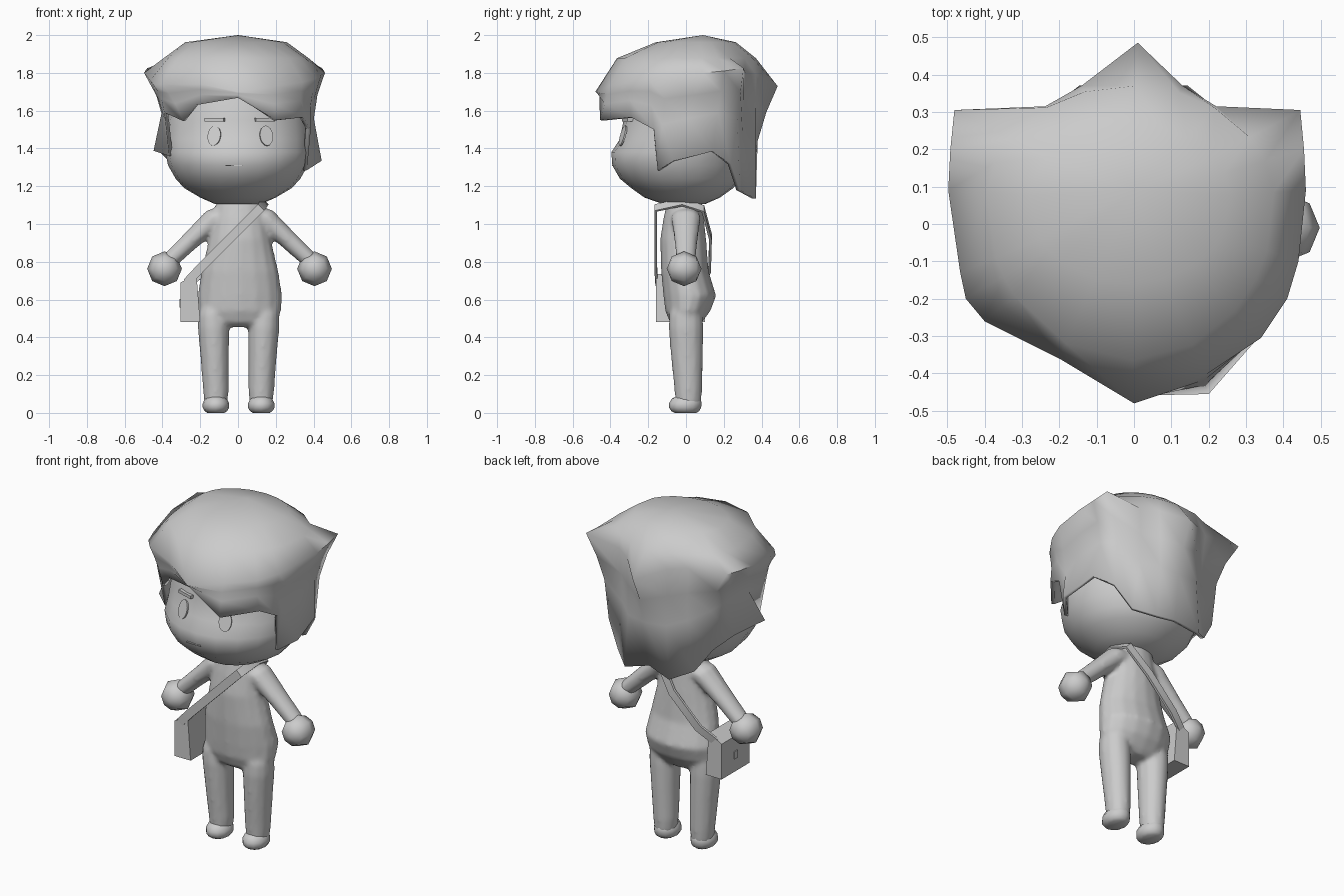
import bpy, bmesh, math
from mathutils import Vector, Matrix

if "Cube" in bpy.data.objects:
    bpy.data.objects.remove(bpy.data.objects["Cube"])

grey = bpy.data.materials.new("plain_grey")
grey.diffuse_color = (0.6, 0.6, 0.6, 1)
grey.use_nodes = True
grey.node_tree.nodes["Principled BSDF"].inputs["Base Color"].default_value = grey.diffuse_color


def finish(name, bm, angle=40):
    """Turn a bmesh into a named, smooth-shaded object."""
    bmesh.ops.recalc_face_normals(bm, faces=bm.faces)
    me = bpy.data.meshes.new(name)
    bm.to_mesh(me)
    bm.free()
    me.materials.append(grey)
    ob = bpy.data.objects.new(name, me)
    bpy.context.collection.objects.link(ob)
    bpy.ops.object.select_all(action='DESELECT')
    ob.select_set(True)
    bpy.context.view_layer.objects.active = ob
    bpy.ops.object.shade_smooth_by_angle(angle=math.radians(angle))
    return ob


def skin(bm, rings, caps=True):
    """Bridge closed rings of points with quads."""
    rows = [[bm.verts.new(p) for p in r] for r in rings]
    n = len(rows[0])
    for a, b in zip(rows, rows[1:]):
        for i in range(n):
            j = (i + 1) % n
            bm.faces.new((a[i], a[j], b[j], b[i]))
    if caps:
        bm.faces.new(rows[0])
        bm.faces.new(rows[-1])
    return rows


def loft(bm, rings, cx=0.0, n=12):
    """Stack ellipses given as (z, half width, front y, back y[, x offset])."""
    pts = []
    for z, rx, yf, yb, *off in rings:
        x0 = cx + (off[0] if off else 0)
        pts.append([(x0 + rx * math.sin(t), (yf + yb) / 2 - (yb - yf) / 2 * math.cos(t), z)
                    for t in (2 * math.pi * i / n for i in range(n))])
    skin(bm, pts)


# Head with a slightly protruding lower face
bm = bmesh.new()
loft(bm, [(1.105, .12, -.12, .10), (1.14, .20, -.22, .18), (1.19, .285, -.29, .25),
          (1.24, .33, -.35, .29), (1.31, .37, -.39, .31), (1.38, .385, -.395, .325),
          (1.45, .385, -.35, .33), (1.55, .375, -.33, .33), (1.70, .34, -.30, .30),
          (1.82, .25, -.24, .22), (1.90, .12, -.10, .12)], n=20)
finish("head", bm, 60)

# Torso, the legs and arms are fused to it below
CX = 0.01
body = bmesh.new()
loft(body, [(.455, .12, -.055, .06), (.48, .195, -.085, .085), (.54, .219, -.11, .13),
            (.62, .225, -.12, .16), (.75, .205, -.132, .12), (.92, .164, -.137, .107),
            (1.03, .145, -.12, .095), (1.12, .125, -.10, .085)], CX, 16)

for side, s in (("left", -1), ("right", 1)):
    # Leg
    x = CX * .3 + s * .12
    loft(body, [(.04, .06, -.055, .08), (.12, .069, -.062, .086), (.30, .076, -.081, .091, s * .007),
                (.45, .084, -.093, .093, s * .013), (.52, .08, -.09, .09, s * .016),
                (.62, .05, -.06, .06, s * .01)], x)

    # Arm tapering to the wrist
    rings = []
    for ax, az, r, ry in ((.04, 1.055, .055, .07), (.13, 1.03, .063, .08),
                          (.25, .922, .051, .064), (.38, .80, .045, .052)):
        rings.append([(CX + s * (ax + .7 * r * math.cos(t)), ry * math.sin(t), az + .72 * r * math.cos(t))
                      for t in (math.tau * i / 10 for i in range(10))])
    skin(body, rings)

    # Rounded foot
    bm = bmesh.new()
    loft(bm, [(0, .045, -.06, .055), (.01, .06, -.078, .07), (.028, .07, -.09, .08), (.05, .07, -.09, .083),
              (.075, .058, -.075, .078), (.088, .04, -.05, .06)], x)
    finish(side + "_foot", bm, 80)

    # Ball hand
    bm = bmesh.new()
    pose = Matrix.Translation((CX * .8 + s * .397, -.01, .763)) @ Matrix.Rotation(math.pi / 2, 4, 'X')
    bmesh.ops.create_uvsphere(bm, u_segments=8, v_segments=4, radius=.092, matrix=pose)
    finish(side + "_hand", bm, 60)

    # Eye plate laid on the face
    bm = bmesh.new()
    pose = (Matrix.Translation((.012 + s * .138, -.334, 1.467)) @ Matrix.Rotation(s * .32, 4, 'Z')
            @ Matrix.Rotation(math.pi / 2 - .28, 4, 'X') @ Matrix.Diagonal((.036, .055, .009, 1)))
    bmesh.ops.create_cone(bm, cap_ends=True, segments=16, radius1=1, radius2=1, depth=1, matrix=pose)
    finish(side + "_eye", bm)

    # Eyebrow
    bm = bmesh.new()
    pose = (Matrix.Translation((.01 + s * .13, -.305, 1.552)) @ Matrix.Rotation(s * .3, 4, 'Z')
            @ Matrix.Diagonal((.105, .04, .018, 1)))
    bmesh.ops.create_cube(bm, size=1, matrix=pose)
    finish(side + "_eyebrow", bm)

# Fuse torso, legs and arms into one soft skin
body = finish("body", body, 180)
fuse = body.modifiers.new("fuse", 'REMESH')
fuse.mode = 'VOXEL'
fuse.voxel_size = .012
fuse.use_smooth_shade = True
soften = body.modifiers.new("soften", 'SMOOTH')
soften.factor = .5
soften.iterations = 8

# Mouth line
bm = bmesh.new()
bmesh.ops.create_cube(bm, size=1, matrix=Matrix.Translation((-.02, -.388, 1.31))
                      @ Matrix.Diagonal((.09, .009, .006, 1)))
finish("mouth", bm)

# Hair locks: widest point and hem point of each column, from front to back
right = [((.19, -.405, 1.73), (.20, -.455, 1.55)), ((.34, -.305, 1.75), (.345, -.29, 1.565)),
         ((.41, -.20, 1.77), (.385, -.17, 1.50)), ((.44, -.10, 1.79), (.365, -.15, 1.285)),
         ((.46, .09, 1.80), (.443, -.07, 1.335)), ((.455, .20, 1.81), (.41, .14, 1.385)),
         ((.445, .305, 1.825), (.34, .24, 1.315)), ((.22, .315, 1.80), (.25, .285, 1.18)),
         ((.13, .37, 1.79), (.144, .37, 1.135))]
left_front = [((-.20, -.36, 1.74), (-.22, -.335, 1.63)), ((-.40, -.26, 1.74), (-.29, -.29, 1.545)),
              ((-.45, -.20, 1.74), (-.39, -.20, 1.59)), ((-.465, -.13, 1.76), (-.365, -.165, 1.36)),
              ((-.497, .09, 1.80), (-.447, -.105, 1.388))]
flip = lambda p, k: (-p[0] * k, p[1], p[2])
left = left_front + [(flip(w, 1.08), flip(b, 1.02)) for w, b in right[5:]]
front = ((0, -.48, 1.70), (0, -.44, 1.668))
back = ((.01, .485, 1.73), (0, .345, 1.17))
columns = [front] + right + [back] + left[::-1]

centre = Vector((-.01, .06, 0))
rings = [[] for _ in range(6)]
for w, b in columns:
    w, b = Vector(w), Vector(b)
    # Rounded cap above the spiky outline
    d = (w - centre).xy.normalized()
    for ring, rx, yf, yb, z in ((0, .27, .22, .205, 1.962), (1, .385, .425, .31, 1.878)):
        r = 1 / math.hypot(d.x / rx, d.y / (yf if d.y < 0 else yb))
        rings[ring].append((centre.x + d.x * r, centre.y + d.y * r, z))
    rings[2].append(w)
    # The sides pull in below the widest line and flare again at the hem
    pull = .03 if w.y < -.15 else .06 if w.y < 0 else .11
    pull += .03 if w.x < -.44 and w.y > 0 else 0
    for ring, t, k in ((3, .25, .7), (4, .52, 1)):
        p = w.lerp(b, t)
        p.x *= 1 - pull * k
        p.y *= 1 - (.08 * k if w.y > .4 else 0)
        rings[ring].append(p)
    rings[5].append(b)
bm = bmesh.new()
rows = skin(bm, rings, caps=False)
crown = bm.verts.new((0, .09, 2.0))
for i in range(len(columns)):
    bm.faces.new((rows[0][i], crown, rows[0][(i + 1) % len(columns)]))
hair = finish("hair", bm, 75)
thick = hair.modifiers.new("thickness", 'SOLIDIFY')
thick.thickness = .022
thick.offset = -1

# Shoulder bag on the hip
bm = bmesh.new()
section = ((-.305, .48), (-.305, .69), (-.22, .735), (-.20, .48))
skin(bm, [[(x, y, z) for x, z in section] for y in (-.16, .10)])
finish("bag", bm, 30)

# Bag clasp
bm = bmesh.new()
bmesh.ops.create_cube(bm, size=1, matrix=Matrix.Translation((-.306, -.03, .58))
                      @ Matrix.Diagonal((.009, .03, .045, 1)))
finish("bag_clasp", bm, 30)

# Strap across the chest, over the shoulder and down the back
path = [Vector(p) for p in ((-.27, -.155, .69), (-.20, -.16, .765), (-.02, -.16, .945), (.12, -.16, 1.085),
                            (.14, -.02, 1.115), (.115, .09, 1.08), (0, .13, .93), (-.17, .125, .76),
                            (-.26, .09, .69))]
wide = Vector((.7, 0, -.7)) * .024
rings = []
for i, p in enumerate(path):
    tangent = path[min(i + 1, len(path) - 1)] - path[max(i - 1, 0)]
    out = tangent.cross(wide).normalized() * .007
    rings.append([p + wide + out, p - wide + out, p - wide - out, p + wide - out])
bm = bmesh.new()
skin(bm, rings)
finish("strap", bm, 40)
